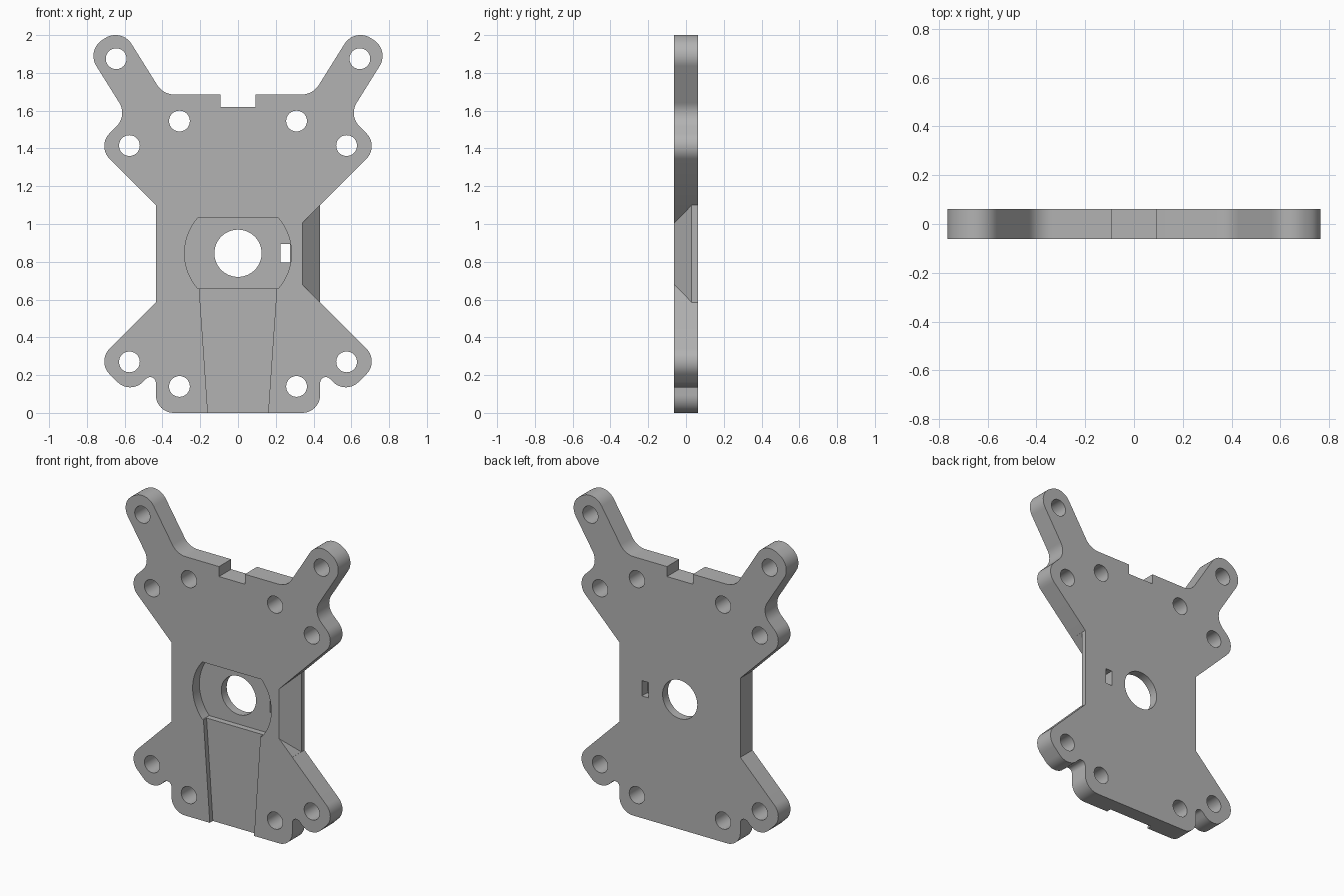
import bpy, bmesh
from math import sin, cos, tan, pi, asin
from mathutils import Vector

cube = bpy.data.objects.get("Cube")
if cube:
    bpy.data.objects.remove(cube, do_unlink=True)

HALF = 0.0625          # half the plate thickness
HUB_Z = 0.845          # height of the central bore

grey = bpy.data.materials.new("plain grey")
grey.use_nodes = True
grey.diffuse_color = (0.45, 0.45, 0.45, 1)
grey.node_tree.nodes["Principled BSDF"].inputs["Base Color"].default_value = (0.45, 0.45, 0.45, 1)


def make_object(name, bm):
    bmesh.ops.recalc_face_normals(bm, faces=bm.faces)
    mesh = bpy.data.meshes.new(name)
    bm.to_mesh(mesh)
    bm.free()
    mesh.materials.append(grey)
    obj = bpy.data.objects.new(name, mesh)
    bpy.context.collection.objects.link(obj)
    return obj


def prism(name, outline, y0, y1):
    """Extrude an x-z outline from y0 to y1."""
    bm = bmesh.new()
    face = bm.faces.new([bm.verts.new((x, y0, z)) for x, z in outline])
    new = bmesh.ops.extrude_face_region(bm, geom=[face])["geom"]
    verts = [v for v in new if isinstance(v, bmesh.types.BMVert)]
    bmesh.ops.translate(bm, verts=verts, vec=(0, y1 - y0, 0))
    return make_object(name, bm)


def circle(x, z, r, n=40):
    return [(x + r * cos(2 * pi * i / n), z + r * sin(2 * pi * i / n)) for i in range(n)]


def round_corners(corners, steps=10):
    """Replace each (x, z, radius) corner with a tangent arc."""
    out = []
    for i, (x, z, r) in enumerate(corners):
        p = Vector((x, z))
        if r == 0:
            out.append((x, z))
            continue
        a = (Vector(corners[i - 1][:2]) - p).normalized()
        b = (Vector(corners[(i + 1) % len(corners)][:2]) - p).normalized()
        half = a.angle(b) / 2
        centre = p + (a + b).normalized() * (r / sin(half))
        start = p + a * (r / tan(half)) - centre
        end = p + b * (r / tan(half)) - centre
        sweep = pi - 2 * half
        for k in range(steps + 1):
            t = k / steps
            q = (start * sin((1 - t) * sweep) + end * sin(t * sweep)) / sin(sweep)
            out.append(tuple(centre + q))
    return out


# Plate outline: one half from the top notch down to the foot, then mirrored
half_outline = [
    (0.093, 1.62, 0), (0.093, 1.685, 0),
    (0.396, 1.685, 0.11),                              # arm root
    (0.6165, 2.038, 0.1), (0.8035, 1.922, 0.1),        # arm tip
    (0.586, 1.574, 0.1), (0.7475, 1.4125, 0.095),      # upper lobe
    (0.435, 1.1, 0), (0.435, 0.585, 0),                # waist
    (0.7475, 0.2725, 0.095), (0.571, 0.096, 0.095),    # lower lobe
    (0.435, 0.232, 0.03), (0.435, 0, 0.095),           # foot
]
corners = half_outline + [(-x, z, r) for x, z, r in reversed(half_outline)]
plate = prism("mounting_plate", round_corners(corners), -HALF, HALF)

cutters = []

# Bolt holes in mirrored pairs
for x, z in [(0.645, 1.875), (0.575, 1.415), (0.31, 1.545), (0.575, 0.27), (0.31, 0.14)]:
    for side in (1, -1):
        cutters.append(prism("bolt_hole", circle(side * x, z, 0.055), -0.2, 0.2))

# Round recess with flat top and bottom
R, FLAT = 0.283, 0.1875
limit = asin(FLAT / R)
arc = [-limit + 2 * limit * i / 20 for i in range(21)]
recess = [(R * cos(a), HUB_Z + R * sin(a)) for a in arc]
recess += [(-x, z) for x, z in reversed(recess)]
cutters.append(prism("hub_recess", recess, -0.2, 0.007))

# Tapered shallow channel running out of the foot
channel = [(-0.156, -0.05), (0.156, -0.05), (0.208, 0.7), (-0.208, 0.7)]
cutters.append(prism("foot_channel", channel, -0.2, -HALF + 0.032))

# Central bore and small slot
cutters.append(prism("centre_bore", circle(0, HUB_Z, 0.125, 64), -0.2, 0.2))
slot = [(0.226, 0.795), (0.274, 0.795), (0.274, 0.895), (0.226, 0.895)]
cutters.append(prism("slot", slot, -0.2, 0.2))

# Sloped cut on the left waist, its ends in line with the diagonal edges
bm = bmesh.new()
for x, y in [(0.33, -0.0725), (0.445, 0.04), (0.445, -0.0725)]:
    reach = x - 0.435 - 0.0005
    bm.verts.new((x, y, 1.1 + reach))
    bm.verts.new((x, y, 0.585 - reach))
bmesh.ops.convex_hull(bm, input=bm.verts)
cutters.append(make_object("waist_slope", bm))

# Cut everything out of the plate
bpy.context.view_layer.objects.active = plate
for cutter in cutters:
    cutter.hide_render = True
    mod = plate.modifiers.new("cut", "BOOLEAN")
    mod.operation = "DIFFERENCE"
    mod.solver = "EXACT"
    mod.object = cutter
    bpy.ops.object.modifier_apply(modifier=mod.name)
    bpy.data.objects.remove(cutter, do_unlink=True)

bpy.ops.object.select_all(action="DESELECT")
plate.select_set(True)
bpy.ops.object.shade_smooth_by_angle(angle=pi / 6)
